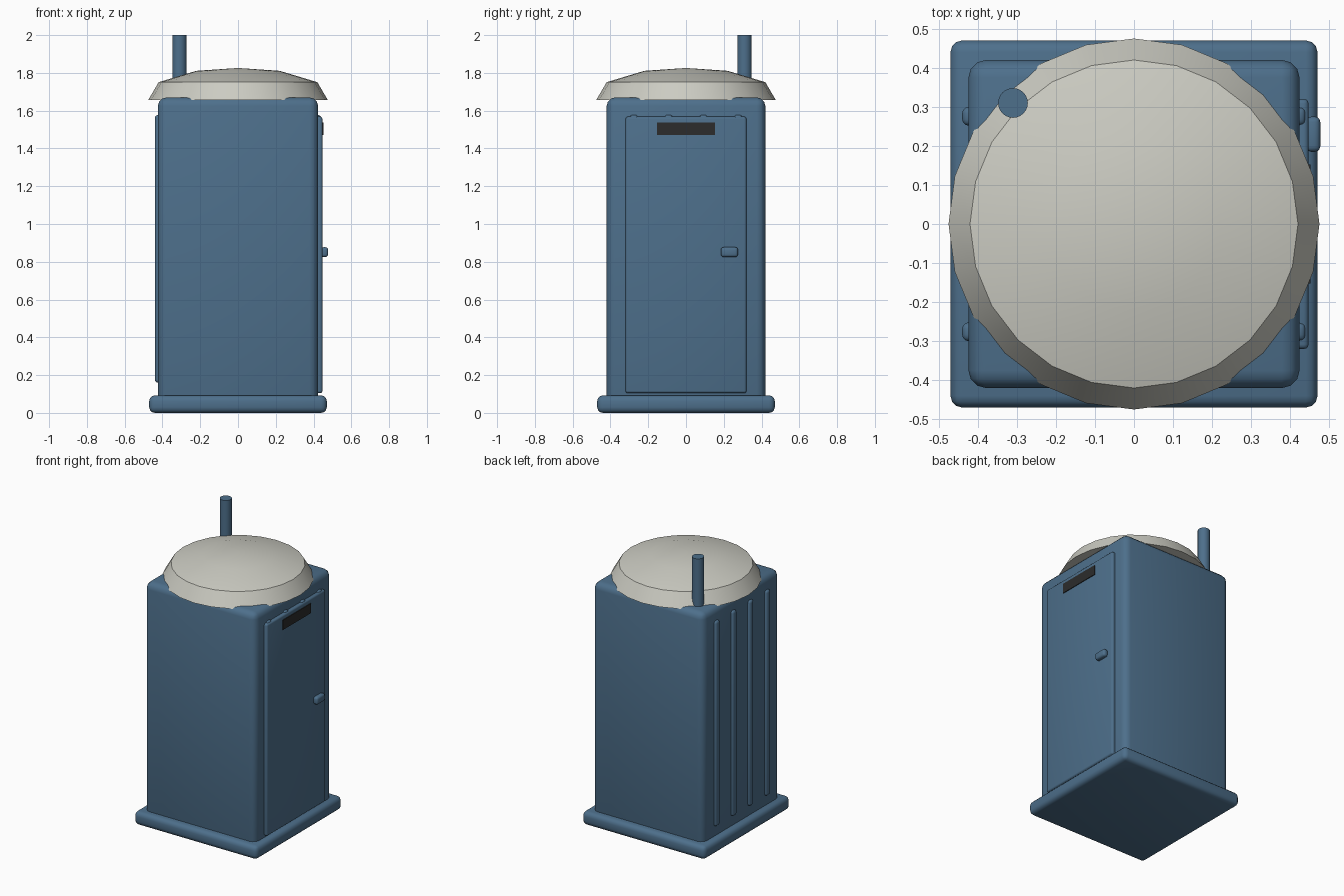
import bpy, bmesh, math

if "Cube" in bpy.data.objects:
    bpy.data.objects.remove(bpy.data.objects["Cube"])


def mat(name, rgb):
    m = bpy.data.materials.new(name)
    m.diffuse_color = (*rgb, 1)
    m.use_nodes = True
    m.node_tree.nodes["Principled BSDF"].inputs["Base Color"].default_value = m.diffuse_color
    return m


BLUE = mat("blue plastic", (0.075, 0.16, 0.26))
WHITE = mat("off white roof", (0.60, 0.60, 0.54))
DARK = mat("dark vent", (0.025, 0.025, 0.025))


def finish(name, bm, material):
    bmesh.ops.recalc_face_normals(bm, faces=bm.faces)
    me = bpy.data.meshes.new(name)
    bm.to_mesh(me)
    bm.free()
    me.materials.append(material)
    ob = bpy.data.objects.new(name, me)
    bpy.context.collection.objects.link(ob)
    bpy.ops.object.select_all(action='DESELECT')
    ob.select_set(True)
    bpy.context.view_layer.objects.active = ob
    bpy.ops.object.shade_smooth_by_angle(angle=math.radians(35))
    return ob


def box(name, lo, hi, bevel=0, material=BLUE, segments=3):
    bm = bmesh.new()
    bmesh.ops.create_cube(bm, size=1)
    for v in bm.verts:
        v.co = [(a + b) / 2 + c * (b - a) for a, b, c in zip(lo, hi, v.co)]
    if bevel:
        bmesh.ops.bevel(bm, geom=bm.edges[:], offset=bevel, segments=segments,
                        profile=0.5, affect='EDGES')
    return finish(name, bm, material)


# Base skid and cabin
box("base", (-0.47, -0.47, 0), (0.47, 0.47, 0.093), 0.03)
box("cabin", (-0.424, -0.42, 0.05), (0.424, 0.42, 1.67), 0.045)

# Vertical ribs on both the door side and the opposite side
for side in (-1, 1):
    for i, y in enumerate((-0.276, -0.092, 0.092, 0.276)):
        x0, x1 = sorted((side * 0.40, side * 0.44))
        box(f"rib_{i}_{'right' if side > 0 else 'left'}",
            (x0, y - 0.024, 0.16), (x1, y + 0.024, 1.577), 0.016)

# Door with handle and vent
box("door", (0.41, -0.32, 0.105), (0.447, 0.32, 1.568), 0.012)
box("door_handle", (0.44, 0.185, 0.825), (0.477, 0.275, 0.877), 0.014)
box("door_vent", (0.443, -0.153, 1.47), (0.452, 0.153, 1.537), 0, DARK)

# Domed roof, revolved from a short profile
bm = bmesh.new()
N = 24
rings = []
for r, z in ((0.475, 1.657), (0.42, 1.751), (0.22, 1.811)):
    rings.append([bm.verts.new((r * math.cos(math.tau * k / N),
                                r * math.sin(math.tau * k / N), z)) for k in range(N)])
apex = bm.verts.new((0, 0, 1.826))
for k in range(N):
    j = (k + 1) % N
    for a, b in zip(rings, rings[1:]):
        bm.faces.new((a[k], a[j], b[j], b[k]))
    bm.faces.new((rings[-1][k], rings[-1][j], apex))
bm.faces.new(rings[0])
roof = finish("roof_dome", bm, WHITE)
roof.select_set(True)
bpy.ops.object.shade_smooth_by_angle(angle=math.radians(60))

# Vent pipe
bm = bmesh.new()
bmesh.ops.create_cone(bm, cap_ends=True, segments=24, radius1=0.038, radius2=0.038, depth=0.4)
bmesh.ops.translate(bm, verts=bm.verts, vec=(-0.31, 0.31, 1.8))
finish("vent_pipe", bm, BLUE)
